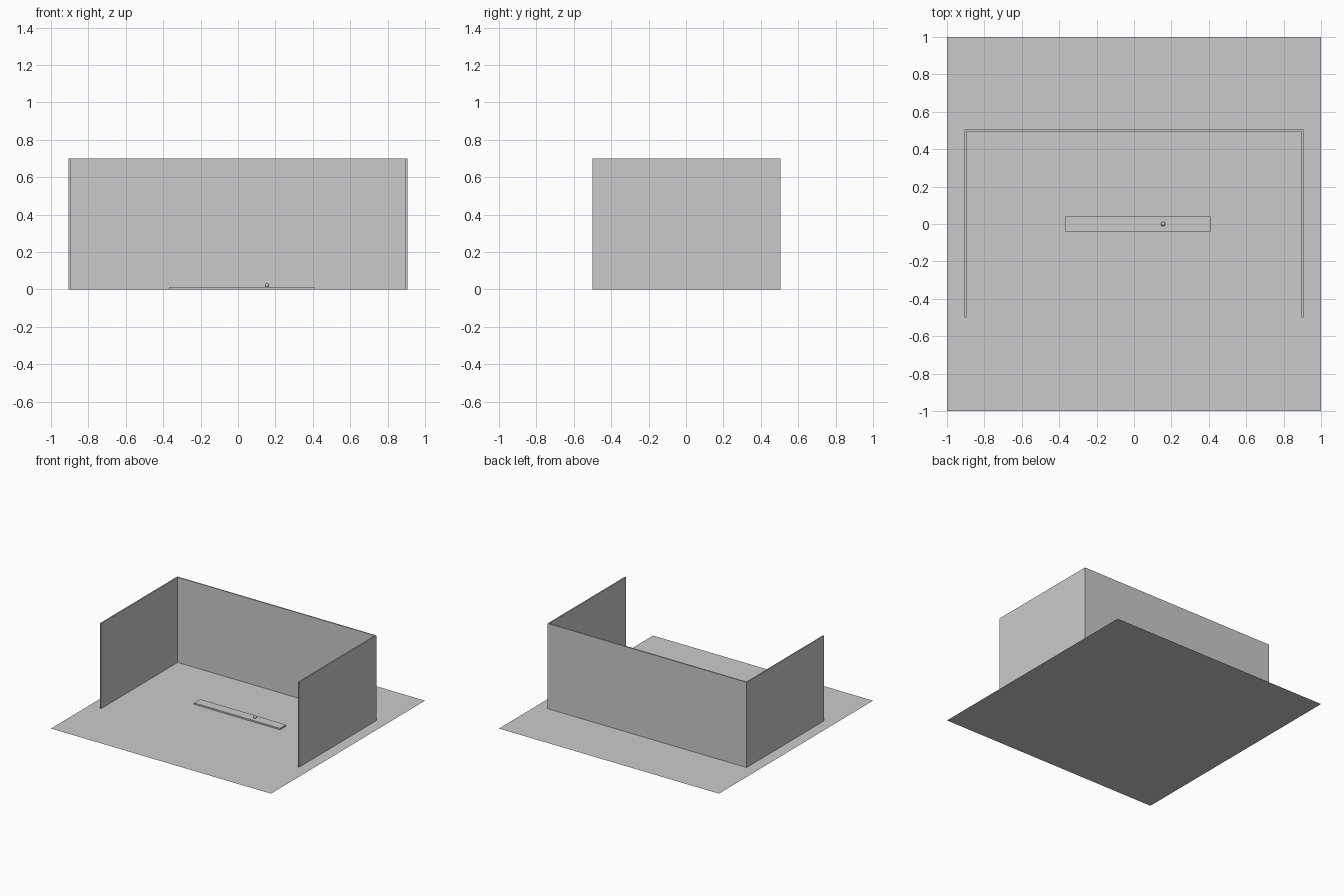
import bpy

if "Cube" in bpy.data.objects:
    bpy.data.objects.remove(bpy.data.objects["Cube"])

grey = bpy.data.materials.new("light grey")
grey.diffuse_color = (0.6, 0.6, 0.61, 1)
grey.use_nodes = True
grey.node_tree.nodes["Principled BSDF"].inputs["Base Color"].default_value = grey.diffuse_color


def finish(name):
    ob = bpy.context.object
    ob.name = name
    ob.data.materials.append(grey)
    return ob


def box(name, x0, x1, y0, y1, z0, z1):
    bpy.ops.mesh.primitive_cube_add(
        size=1, location=((x0 + x1) / 2, (y0 + y1) / 2, (z0 + z1) / 2))
    bpy.context.object.scale = (x1 - x0, y1 - y0, z1 - z0)
    bpy.ops.object.transform_apply(location=False, rotation=False, scale=True)
    return finish(name)


# Flat square floor
bpy.ops.mesh.primitive_plane_add(size=2, location=(0, 0, 0))
finish("floor")

# Thin walls on three sides, open at the front
box("back_wall", -0.905, 0.905, 0.495, 0.505, 0, 0.7)
for name, s in (("left_wall", -1), ("right_wall", 1)):
    box(name, s * 0.9 - 0.005, s * 0.9 + 0.005, -0.5, 0.5, 0, 0.7)

# Low bar in the middle of the floor with a small ball resting on it
box("bar", -0.37, 0.41, -0.04, 0.04, 0, 0.012)
bpy.ops.mesh.primitive_uv_sphere_add(
    segments=24, ring_count=12, radius=0.012, location=(0.155, 0, 0.023))
finish("ball")
bpy.ops.object.shade_smooth_by_angle()
